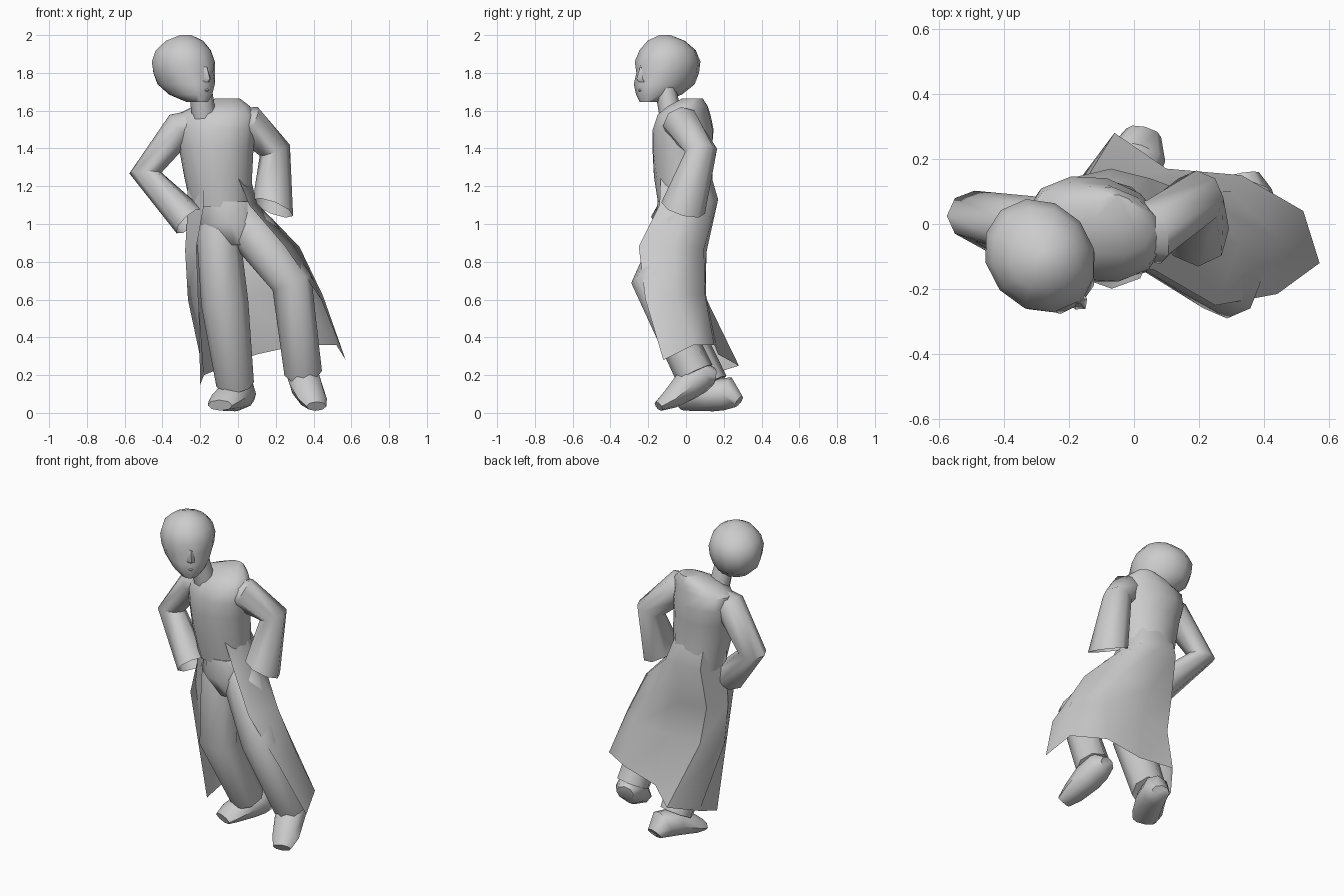
import bpy, bmesh, math
from mathutils import Vector as V


def loft(name, rings, closed=True, cap_start=True, cap_end=True, angle=50):
    """Skin a list of equal-length point rows."""
    bm = bmesh.new()
    rows = [[bm.verts.new(p) for p in r] for r in rings]
    n = len(rows[0])
    for a, b in zip(rows, rows[1:]):
        for i in range(n if closed else n - 1):
            j = (i + 1) % n
            bm.faces.new((a[i], a[j], b[j], b[i]))
    if closed and cap_start:
        bm.faces.new(rows[0])
    if closed and cap_end:
        bm.faces.new(rows[-1])
    bmesh.ops.recalc_face_normals(bm, faces=bm.faces)
    me = bpy.data.meshes.new(name)
    bm.to_mesh(me)
    bm.free()
    ob = bpy.data.objects.new(name, me)
    bpy.context.collection.objects.link(ob)
    bpy.ops.object.select_all(action='DESELECT')
    ob.select_set(True)
    bpy.context.view_layer.objects.active = ob
    bpy.ops.object.shade_smooth_by_angle(angle=math.radians(angle))
    return ob


def oval(c, u, v, ru, rv, n):
    return [V(c) + u * ru * math.cos(2 * math.pi * i / n)
            + v * rv * math.sin(2 * math.pi * i / n) for i in range(n)]


def tube(name, pts, n=8, ref=(0, 1, 0), end=None, **kw):
    """Limb through (x, y, z, radius along ref, radius across)."""
    P = [V(p[:3]) for p in pts]
    rings = []
    for i, p in enumerate(pts):
        t = V((0, 0, 0))
        if i > 0:
            t += (P[i] - P[i - 1]).normalized()
        if i < len(P) - 1:
            t += (P[i + 1] - P[i]).normalized()
        if end and i == len(P) - 1:
            t = V(end)
        t.normalize()
        u = V(ref) - t * t.dot(V(ref))
        u.normalize()
        rings.append(oval(P[i], u, t.cross(u), p[3], p[4], n))
    return loft(name, rings, **kw)


X, Y, Z = V((1, 0, 0)), V((0, 1, 0)), V((0, 0, 1))

# Upper coat, shoulders twisted: z, centre x, centre y, half width, half depth, twist
body = [(1.09, -.09, 0, .16, .145, 0), (1.25, -.105, -.015, .18, .155, -4),
        (1.40, -.115, -.02, .20, .16, -10), (1.50, -.12, -.015, .22, .16, -14),
        (1.58, -.115, -.01, .215, .135, -14), (1.625, -.085, .01, .15, .105, -12),
        (1.665, -.055, .035, .065, .055, -10)]
rows = []
for z, cx, cy, rx, ry, deg in body:
    c, s = math.cos(math.radians(deg)), math.sin(math.radians(deg))
    rows.append(oval((cx, cy, z), V((c, s, 0)), V((-s, c, 0)), rx, ry, 12))
loft("coat_body", rows)

# Coat skirt: hangs from the body, open at the front, swept to one side
top = [(-.105 + .165 * math.cos(math.radians(a)), -.015 + .145 * math.sin(math.radians(a)), 1.27)
       for a in (240, 185, 125, 85, 45, 0, -55)]
skirt = [
    top,
    [(-.18, -.15, 1.10), (-.265, -.03, 1.10), (-.20, .14, 1.12), (-.07, .170, 1.13),
     (.05, .14, 1.12), (.10, 0, 1.11), (.06, -.14, 1.10)],
    [(-.22, -.17, .88), (-.28, -.03, .86), (-.21, .09, .86), (-.03, .108, .85),
     (.17, .095, .87), (.325, -.06, .88), (.25, -.25, .88)],
    [(-.21, -.12, .60), (-.265, -.01, .60), (-.17, .10, .62), (.02, .105, .63),
     (.30, .10, .63), (.45, -.05, .62), (.44, -.215, .60)],
    [(-.20, -.03, .15), (-.18, .12, .20), (-.06, .28, .25), (.10, .17, .31),
     (.33, .15, .36), (.52, .04, .36), (.57, -.12, .28)],
]
loft("coat_skirt", skirt, closed=False)

# Sleeves with wide open cuffs
tube("bent_sleeve", [(-.18, -.005, 1.55, .08, .065), (-.31, -.01, 1.505, .095, .09),
                     (-.49, .025, 1.27, .078, .085), (-.255, -.09, 1.015, .10, .095)],
     cap_end=False)
tube("hip_sleeve", [(-.07, -.02, 1.55, .08, .06), (.06, -.025, 1.53, .10, .10),
                    (.195, .08, 1.39, .085, .085), (.185, -.015, 1.085, .12, .115)],
     end=(-.4, -.3, -1), cap_end=False)

# Trousers
loft("trouser_hips", [oval((-.065, -.01, 1.12), X, Y, .14, .14, 12),
                      oval((-.04, -.03, 1.0), X, Y, .17, .135, 12),
                      oval((-.02, -.04, .89), X, Y, .09, .09, 12)], angle=70)
tube("straight_leg", [(-.09, -.01, 1.08, .12, .10), (-.105, -.025, .95, .12, .115),
                      (-.07, -.09, .58, .11, .125), (-.015, .12, .15, .105, .10)])
tube("stepping_leg", [(.01, -.01, 1.05, .12, .10), (.085, -.045, .95, .12, .125),
                      (.285, -.185, .69, .105, .11), (.345, .045, .21, .105, .10)])

# Shoes
tube("planted_shoe", [(.03, .28, .06, .035, .055), (.015, .22, .10, .09, .085),
                      (-.02, .13, .095, .088, .09), (-.075, .03, .06, .052, .09),
                      (-.095, -.02, .04, .03, .07)], ref=(0, 0, 1))
tube("lifted_shoe", [(.33, .15, .19, .045, .055), (.34, .09, .20, .09, .085),
                     (.36, .01, .15, .085, .09), (.395, -.08, .075, .055, .08),
                     (.415, -.145, .035, .028, .055)], ref=(0, 0, 1))

# Neck
tube("neck", [(-.18, -.08, 1.57, .06, .065), (-.20, -.11, 1.72, .055, .06)])

# Head, turned towards the front right: z, shift forward, half length, half width
F, S = V((.65, -.76, 0)), V((.76, .65, 0))
base = V((-.283, -.105, 0))
skull = [(1.645, .105, .065, .05), (1.685, .05, .135, .10), (1.74, .010, .175, .135),
         (1.80, -.002, .186, .155), (1.86, -.01, .184, .162),
         (1.92, -.01, .155, .145), (1.97, .0, .10, .10), (2.0, .01, .03, .03)]
rings = [oval(base + F * o + Z * z, F, S, rf, rs, 12) for z, o, rf, rs in skull]
for k in (1, -1):                      # eye sockets and cheeks
    rings[3][k] -= F * .018
    rings[2][k] += F * .006
loft("head", rings, angle=60)

# Nose and lips
nose = [oval(base + F * o + Z * z, F, S, r, w, 4)
        for z, o, r, w in ((1.83, .172, .01, .012), (1.77, .186, .02, .024),
                           (1.752, .172, .02, .026))]
loft("nose", nose, angle=60)
lips = [oval(base + F * o + S * s + Z * 1.708, F, Z, r, r * .6, 6)
        for s, r, o in ((-.035, .008, .155), (0, .018, .175), (.035, .008, .155))]
loft("lips", lips)
